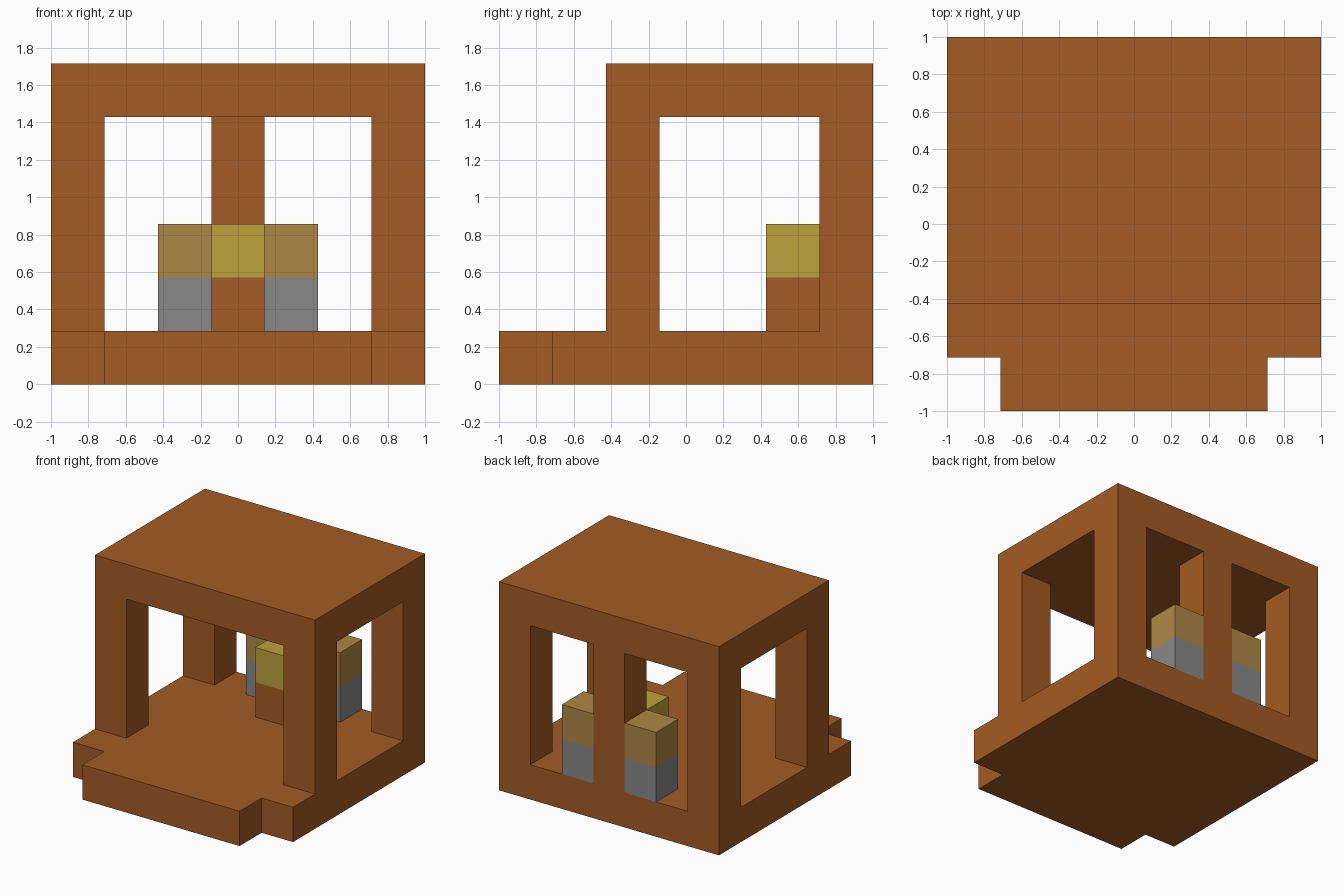
import bpy
import bmesh
from itertools import product
from mathutils import Vector

cube = bpy.data.objects.get("Cube")
if cube:
    bpy.data.objects.remove(cube, do_unlink=True)

UNIT = 2 / 7  # every part is made of whole blocks of this size


def material(name, rgb):
    mat = bpy.data.materials.new(name)
    mat.use_nodes = True
    mat.diffuse_color = (*rgb, 1)
    mat.node_tree.nodes["Principled BSDF"].inputs["Base Color"].default_value = (*rgb, 1)
    return mat


brown = material("brown wood", (0.37, 0.105, 0.017))
grey = material("grey stone", (0.25, 0.25, 0.25))
tan = material("tan wood", (0.43, 0.245, 0.06))
yellow = material("yellow", (0.51, 0.36, 0.047))


def box(x, y, z, w=1, d=1, h=1):
    """Block cells of a box, counted from the left front bottom corner."""
    return set(product(range(x, x + w), range(y, y + d), range(z, z + h)))


# Parts, in whole blocks
parts = {
    "floor": (box(0, 1, 0, 7, 6) | box(1, 0, 0, 5), brown),
    "roof": (box(0, 2, 5, 7, 5), brown),
    "back_middle_post": (box(3, 6, 1, h=4), brown),
    "pedestal": (box(3, 5, 1), brown),
    "pedestal_top": (box(3, 5, 2), yellow),
}
for side, post_x, stand_x in (("right", 0, 2), ("left", 6, 4)):
    parts[side + "_front_post"] = (box(post_x, 2, 1, h=4), brown)
    parts[side + "_back_post"] = (box(post_x, 6, 1, h=4), brown)
    parts[side + "_stand_base"] = (box(stand_x, 6, 1), grey)
    parts[side + "_stand_top"] = (box(stand_x, 6, 2), tan)

filled = set().union(*(cells for cells, _ in parts.values()))


def build(name, cells, mat):
    """Make the exposed faces of a part and merge them into flat panels."""
    bm = bmesh.new()
    for cell in sorted(cells):
        centre = Vector(cell) + Vector((0.5, 0.5, 0.5))
        for axis, sign in product(range(3), (-1, 1)):
            n = Vector((0, 0, 0))
            n[axis] = sign
            if tuple(int(a + b) for a, b in zip(cell, n)) in filled:
                continue
            u = Vector((0, 0, 0))
            u[(axis + 1) % 3] = 1
            v = n.cross(u)
            corners = (-u - v, u - v, u + v, v - u)
            bm.faces.new([bm.verts.new((centre + (n + c) / 2 - Vector((3.5, 3.5, 0))) * UNIT)
                          for c in corners])
    bmesh.ops.remove_doubles(bm, verts=bm.verts, dist=0.001)
    bmesh.ops.dissolve_limit(bm, angle_limit=0.01, verts=bm.verts, edges=bm.edges)
    mesh = bpy.data.meshes.new(name)
    bm.to_mesh(mesh)
    bm.free()
    mesh.materials.append(mat)
    bpy.context.collection.objects.link(bpy.data.objects.new(name, mesh))


for part_name, (part_cells, part_mat) in parts.items():
    build(part_name, part_cells, part_mat)
